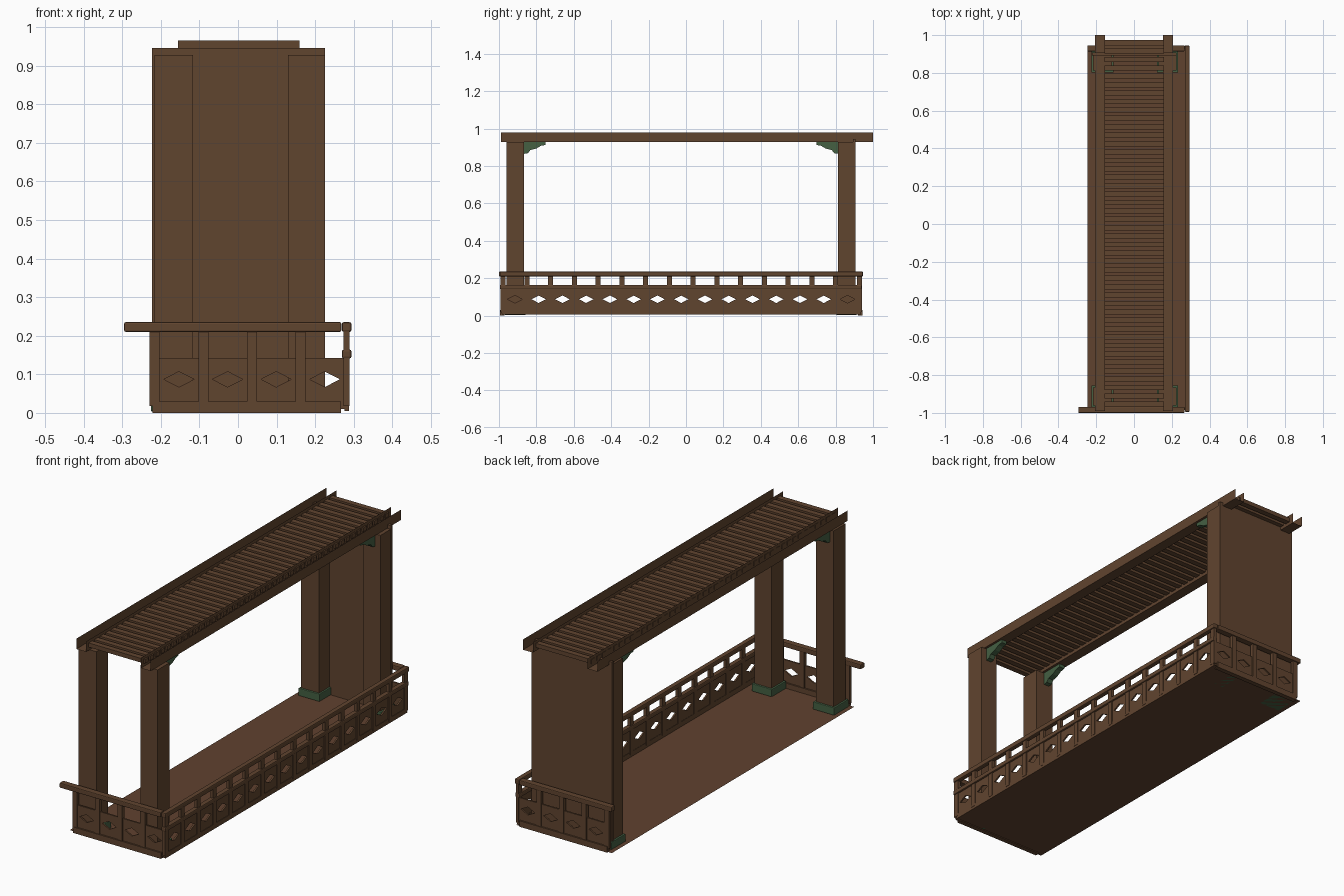
import bpy, bmesh
from mathutils import Vector

if "Cube" in bpy.data.objects:
    bpy.data.objects.remove(bpy.data.objects["Cube"])


def material(name, r, g, b):
    m = bpy.data.materials.new(name)
    m.diffuse_color = (r, g, b, 1)
    m.use_nodes = True
    m.node_tree.nodes["Principled BSDF"].inputs["Base Color"].default_value = m.diffuse_color
    return m


WOOD = material("brown_wood", 0.118, 0.058, 0.028)
BOARDS = material("floor_brown", 0.118, 0.054, 0.028)
GREEN = material("dark_green", 0.058, 0.115, 0.055)


def finish(bm, name, mat, solid=True):
    if solid:
        bmesh.ops.recalc_face_normals(bm, faces=bm.faces)
    me = bpy.data.meshes.new(name)
    bm.to_mesh(me)
    bm.free()
    me.materials.append(mat)
    ob = bpy.data.objects.new(name, me)
    bpy.context.collection.objects.link(ob)
    return ob


def add_box(bm, x0, x1, y0, y1, z0, z1):
    vs = bmesh.ops.create_cube(bm, size=1)["verts"]
    for v in vs:
        v.co = Vector((x0 if v.co.x < 0 else x1,
                       y0 if v.co.y < 0 else y1,
                       z0 if v.co.z < 0 else z1))


def box(name, mat, *dims, bevel=0):
    bm = bmesh.new()
    add_box(bm, *dims)
    ob = finish(bm, name, mat)
    if bevel:
        mod = ob.modifiers.new("soft_edges", "BEVEL")
        mod.width = bevel
        mod.segments = 2
    return ob


def pierced_panel(name, along, start, pitch, count, offset, z0, z1, thick):
    """Row of panel cells, each with a diamond hole, running along x or y."""
    bm = bmesh.new()
    zc, dw, dh = 0.087, 0.039, 0.02

    def vert(u, z):
        return bm.verts.new((u, offset, z) if along == "x" else (offset, u, z))

    for i in range(count):
        c = start + pitch * (i + 0.5)
        h = pitch / 2
        for s in (-1, 1):
            for z_edge, t in ((z0, -1), (z1, 1)):
                loop = [(c + s * h, zc), (c + s * h, z_edge), (c, z_edge),
                        (c, zc + t * dh), (c + s * dw, zc)]
                bm.faces.new([vert(u, z) for u, z in loop])
    bmesh.ops.remove_doubles(bm, verts=bm.verts, dist=0.0005)
    ob = finish(bm, name, WOOD)
    mod = ob.modifiers.new("thickness", "SOLIDIFY")
    mod.thickness = thick
    mod.offset = 0
    return ob


# Floor sheet
bm = bmesh.new()
bm.faces.new([bm.verts.new(p) for p in
              ((-0.247, -0.985, 0.004), (0.285, -0.985, 0.004),
               (0.285, 0.943, 0.004), (-0.247, 0.943, 0.004))])
finish(bm, "floor", BOARDS, False)

# Posts on green plinths
for side, x0, x1 in (("left", -0.217, -0.117), ("right", 0.13, 0.225)):
    for end, y0, y1 in (("front", -0.96, -0.865), ("back", 0.812, 0.905)):
        box(f"{end}_{side}_post", WOOD, x0, x1, y0, y1, 0.004, 0.927)
        box(f"{end}_{side}_plinth", GREEN, x0 - 0.009, x1 + 0.009,
            y0 - 0.01, y1 + 0.01, 0.004, 0.042, bevel=0.003)

# Closed wall between the back posts
box("back_wall", WOOD, -0.223, 0.226, 0.893, 0.907, 0.004, 0.945)

# Roof beams: thin open channels
for side, x0, x1 in (("left", -0.207, -0.153), ("right", 0.153, 0.207)):
    bm = bmesh.new()
    rows = [[bm.verts.new((x, y, z)) for x, z in
             ((x0, 0.98), (x0, 0.928), (x1, 0.928), (x1, 0.98))]
            for y in (-0.99, 1.0)]
    for i in range(3):
        bm.faces.new((rows[0][i], rows[1][i], rows[1][i + 1], rows[0][i + 1]))
    finish(bm, f"{side}_roof_beam", WOOD, False)

# Roof slats
bm = bmesh.new()
SLATS = 44
for i in range(SLATS):
    y = -0.955 + i * (1.915 / (SLATS - 1))
    add_box(bm, -0.155, 0.16, y - 0.014, y + 0.014, 0.944, 0.965)
finish(bm, "roof_slats", WOOD)

# Curved green brackets under the beams
PROFILE = [(-0.865, 0.928), (-0.865, 0.865), (-0.845, 0.868), (-0.832, 0.885),
           (-0.80, 0.893), (-0.775, 0.908), (-0.75, 0.912), (-0.75, 0.928)]
for side, xc in (("left", -0.18), ("right", 0.18)):
    for end in ("front", "back"):
        bm = bmesh.new()
        pts = [(y if end == "front" else -0.053 - y, z) for y, z in PROFILE]
        face = bm.faces.new([bm.verts.new((xc - 0.015, y, z)) for y, z in pts])
        ext = bmesh.ops.extrude_face_region(bm, geom=[face])["geom"]
        bmesh.ops.translate(bm, vec=(0.03, 0, 0), verts=[
            g for g in ext if isinstance(g, bmesh.types.BMVert)])
        finish(bm, f"{end}_{side}_bracket", GREEN)

# Side railing
pierced_panel("side_panel", "y", -0.978, 0.127, 15, 0.281, 0.018, 0.142, 0.008)
bm = bmesh.new()
for i in range(16):
    y = -0.978 + 0.127 * i
    add_box(bm, 0.274, 0.289, y - 0.0135, y + 0.0135, 0.018, 0.212)
finish(bm, "side_balusters", WOOD)
box("side_bottom_board", WOOD, 0.2755, 0.2875, -0.985, 0.935, 0.005, 0.03)
box("side_middle_rail", WOOD, 0.269, 0.294, -0.995, 0.94, 0.141, 0.164, bevel=0.005)
box("side_top_rail", WOOD, 0.269, 0.294, -0.995, 0.945, 0.21, 0.235, bevel=0.005)

# Front and back railings
for end, yc, left in (("front", -0.982, -0.295), ("back", 0.932, -0.247)):
    pierced_panel(f"{end}_panel", "x", -0.216, 0.126, 4, yc, 0.01, 0.142, 0.008)
    bm = bmesh.new()
    for i in range(4):
        x = -0.216 + 0.126 * i
        add_box(bm, x - 0.013, x + 0.013, yc - 0.009, yc + 0.009, 0.018, 0.212)
    finish(bm, f"{end}_balusters", WOOD)
    box(f"{end}_bottom_board", WOOD, -0.222, 0.267, yc - 0.012, yc + 0.012, 0.0, 0.03)
    box(f"{end}_top_rail", WOOD, left, 0.268, yc - 0.018, yc + 0.014,
        0.21, 0.235, bevel=0.004)
